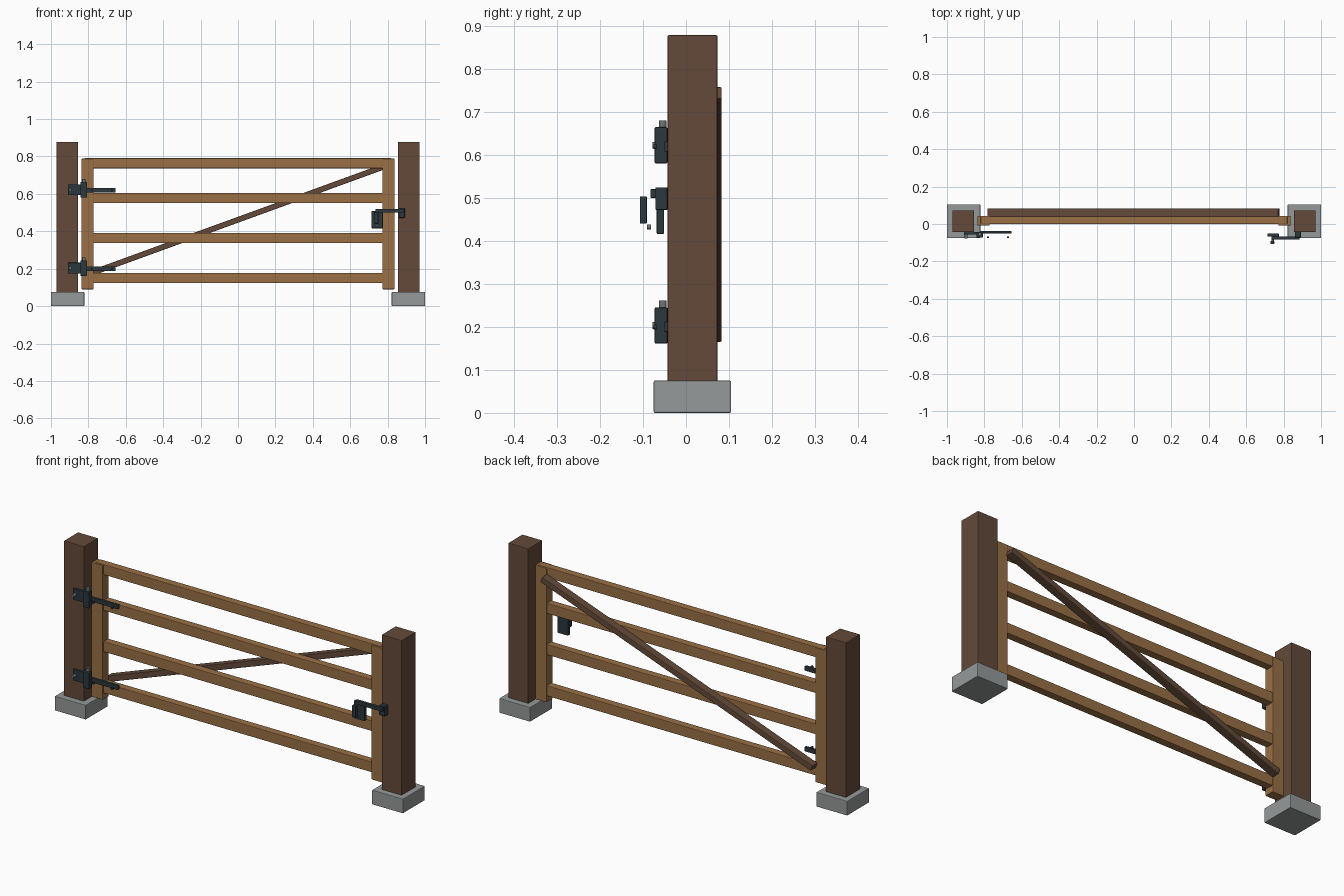
import bpy, math

cube = bpy.data.objects.get("Cube")
if cube:
    bpy.data.objects.remove(cube, do_unlink=True)


def make_mat(name, rgb):
    m = bpy.data.materials.new(name)
    m.use_nodes = True
    m.diffuse_color = (*rgb, 1)
    m.node_tree.nodes["Principled BSDF"].inputs["Base Color"].default_value = (*rgb, 1)
    return m


DARK_WOOD = make_mat("dark wood", (0.125, 0.068, 0.042))
LIGHT_WOOD = make_mat("light wood", (0.32, 0.16, 0.06))
CONCRETE = make_mat("concrete", (0.30, 0.32, 0.32))
IRON = make_mat("black iron", (0.025, 0.038, 0.048))
STEEL = make_mat("grey steel", (0.17, 0.18, 0.18))


def finish(name, mat, bevel):
    ob = bpy.context.object
    ob.name = name
    ob.data.materials.append(mat)
    if bevel:
        mod = ob.modifiers.new("soft edges", "BEVEL")
        mod.width = bevel
        mod.segments = 2
        mod.limit_method = "ANGLE"
    return ob


def box(name, mat, x, y, z, bevel=0.003, tilt=0):
    """Box from (min, max) ranges, optionally tilted in the gate plane."""
    ranges = (x, y, z)
    bpy.ops.mesh.primitive_cube_add(size=1, location=[sum(r) / 2 for r in ranges])
    ob = bpy.context.object
    ob.scale = [r[1] - r[0] for r in ranges]
    bpy.ops.object.transform_apply(location=False, rotation=False, scale=True)
    ob.rotation_euler.y = tilt
    return finish(name, mat, bevel)


def rod(name, mat, radius, length, centre, along_y=False):
    bpy.ops.mesh.primitive_cylinder_add(
        vertices=16, radius=radius, depth=length, location=centre,
        rotation=(math.pi / 2 if along_y else 0, 0, 0))
    bpy.ops.object.shade_smooth_by_angle()
    return finish(name, mat, 0)


def span(side, a, b):
    return sorted((side * a, side * b))


# Posts, footings and gate stiles on both sides
for label, s in (("right", -1), ("left", 1)):
    box(label + "_footing", CONCRETE, span(s, 0.822, 1.0), (-0.075, 0.105), (0, 0.075))
    box(label + "_post", DARK_WOOD, span(s, 0.855, 0.97), (-0.043, 0.073), (0.01, 0.878))
    box(label + "_stile", LIGHT_WOOD, span(s, 0.772, 0.837), (-0.008, 0.043), (0.09, 0.788))

# Four horizontal rails
for i, z in enumerate((0.15, 0.364, 0.578, 0.764)):
    box(f"rail_{i + 1}", LIGHT_WOOD, (-0.82, 0.82), (0, 0.04), (z - 0.027, z + 0.027))

# Diagonal brace across the back
box("brace", DARK_WOOD, (-0.829, 0.825), (0.04, 0.083), (0.446, 0.476),
    tilt=-math.radians(20))

# Hinges: post plate, barrel, pin, strap and bolts
for label, z in (("lower", 0.203), ("upper", 0.622)):
    box(label + "_hinge_plate", IRON, (-0.91, -0.835), (-0.056, -0.043),
        (z - 0.029, z + 0.029), 0.002)
    box(label + "_hinge_barrel", IRON, (-0.842, -0.806), (-0.073, -0.043),
        (z - 0.042, z + 0.042))
    rod(label + "_hinge_pin", STEEL, 0.009, 0.1, (-0.824, -0.054, z + 0.008))
    box(label + "_hinge_strap", IRON, (-0.82, -0.655), (-0.05, -0.037),
        (z - 0.015, z + 0.009), 0.002)
    rod(label + "_plate_bolt", STEEL, 0.008, 0.024, (-0.897, -0.066, z), True)
    for n, x in enumerate((-0.78, -0.673)):
        rod(f"{label}_strap_bolt_{n + 1}", IRON, 0.006, 0.008,
            (x, -0.072, z - 0.003), True)

# Latch: back plate, sliding bar, keeper and handle
box("latch_plate", IRON, (0.714, 0.774), (-0.068, -0.051), (0.416, 0.508), 0.002)
box("latch_bar", IRON, (0.735, 0.885), (-0.083, -0.067), (0.5, 0.52), 0.002)
box("latch_keeper", IRON, (0.86, 0.892), (-0.071, -0.043), (0.472, 0.524), 0.002)
box("latch_handle", IRON, (0.73, 0.75), (-0.107, -0.091), (0.44, 0.503), 0.002)
rod("latch_bolt", STEEL, 0.006, 0.009, (0.742, -0.086, 0.432), True)
